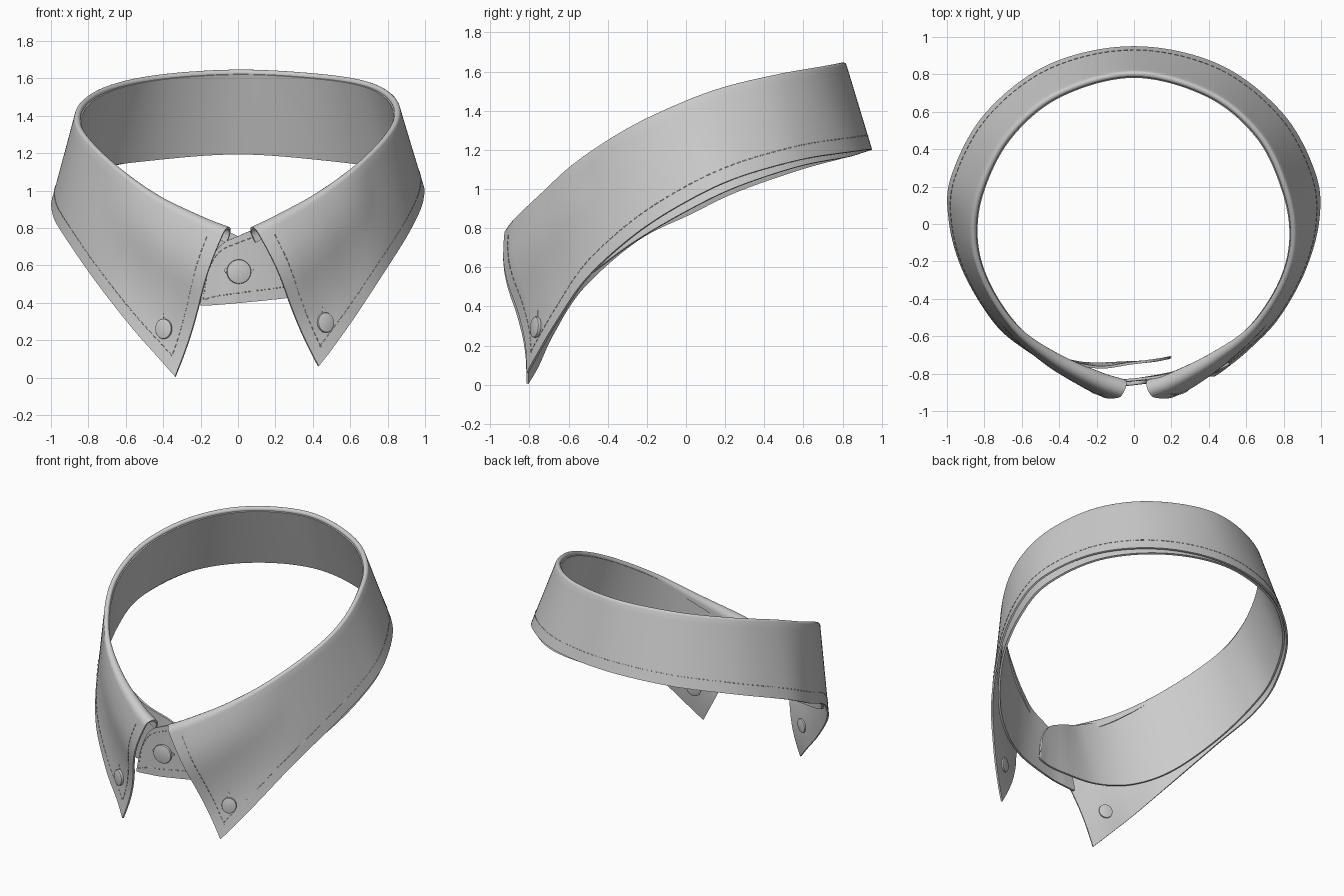
import bpy, bmesh, math
from mathutils import Vector, Matrix

if "Cube" in bpy.data.objects:
    bpy.data.objects.remove(bpy.data.objects["Cube"])

# Stations from centre back to the front: fold x,y,z then lower edge x,y,z
BACK_R = [(0, .80, 1.64, 0, .945, 1.20), (.40, .695, 1.62, .45, .85, 1.19),
          (.67, .47, 1.58, .79, .59, 1.15), (.81, .18, 1.51, .965, .27, 1.06),
          (.85, -.08, 1.41, .985, .02, .945), (.79, -.32, 1.29, .91, -.25, .775)]
BACK_L = [(-.40, .695, 1.615, -.45, .85, 1.17), (-.67, .47, 1.56, -.79, .59, 1.10),
          (-.82, .18, 1.475, -.97, .26, .985), (-.855, -.08, 1.37, -.985, .02, .87),
          (-.79, -.32, 1.26, -.91, -.25, .735)]
FRONT_R = [(.63, -.56, 1.13, .77, -.50, .55), (.42, -.72, .98, .62, -.66, .32),
           (.20, -.84, .86, .50, -.76, .15), (.075, -.885, .80, .43, -.81, .06)]
FRONT_L = [(-.63, -.56, 1.11, -.74, -.53, .49), (-.42, -.72, .965, -.56, -.68, .26),
           (-.18, -.84, .85, -.41, -.76, .09), (-.05, -.885, .80, -.335, -.81, .005)]
# Stand lower edge, then the overlapping rounded ends
STAND_LOW = [(0, .925, 1.195), (.44, .835, 1.165), (.77, .578, 1.115), (.943, .26, 1.01),
             (.955, .01, .89), (.88, -.255, .735), (.72, -.49, .565), (.53, -.65, .47)]
END_R = [(.20, -.80, .84, .30, -.77, .43), (.02, -.83, .765, .02, -.83, .40),
         (-.10, -.837, .70, -.12, -.837, .388), (-.165, -.84, .57, -.19, -.84, .385),
         (-.195, -.84, .44, -.205, -.84, .39)]
END_L = [(-.20, -.765, .84, -.30, -.74, .43), (-.02, -.745, .765, -.02, -.74, .41),
         (.10, -.73, .70, .11, -.73, .41), (.165, -.72, .60, .185, -.715, .42),
         (.185, -.715, .50, .195, -.715, .43)]


def spline(pts, u):
    """Catmull-Rom through 6-number stations, returns the two rail points."""
    n = len(pts)
    i = max(0, min(int(u), n - 2))
    t = u - i
    p1, p2 = pts[i], pts[i + 1]
    p0 = pts[i - 1] if i > 0 else [2 * a - b for a, b in zip(p1, p2)]
    p3 = pts[i + 2] if i + 2 < n else [2 * b - a for a, b in zip(p1, p2)]
    q = [.5 * (2 * b + (c - a) * t + (2 * a - 5 * b + 4 * c - d) * t * t
               + (3 * b - a - 3 * c + d) * t ** 3) for a, b, c, d in zip(p0, p1, p2, p3)]
    return Vector(q[:3]), Vector(q[3:])


def frame(pts, u):
    """Rail points, downward direction and outward normal at u."""
    a, b = spline(pts, u)
    e = .02
    a0, b0 = spline(pts, max(u - e, 0))
    a1, b1 = spline(pts, min(u + e, len(pts) - 1))
    d = (b - a).normalized()
    n = (a1 - a0 + b1 - b0).cross(d).normalized()
    if n.dot(Vector((a.x + b.x, a.y + b.y, 0))) < 0:
        n = -n
    return a, b, d, n


def frontness(a):
    return max(0, min(1, (-a.y - .5) / .38))


def leaf_point(pts, u, v):
    """Outer leaf face; the front points roll outward, then tuck in."""
    a, b, d, n = frame(pts, u)
    w = frontness(a)
    r = .011 + .035 * w ** 1.5
    bow = w * (.03 if v < .5 else .02) * math.sin(2 * math.pi * v)
    return (a + d * r + n * r).lerp(b, v) + n * bow, n, (b - a).length


def stand_point(pts, u, v):
    a, b, d, n = frame(pts, u)
    return a.lerp(b, v), n, (b - a).length


def leaf_profile(pts, u):
    a, b, d, n = frame(pts, u)
    r = .011 + .035 * frontness(a) ** 1.5
    c = a + d * r
    row = [c - n * r + d * r * .8]
    row += [c + n * r * math.cos(t) - d * r * math.sin(t)
            for t in [math.pi * (1 - k / 8) for k in range(8)]]
    return row + [leaf_point(pts, u, k / 12)[0] for k in range(13)]


def stand_profile(pts, u):
    return [stand_point(pts, u, k / 8)[0] for k in range(9)]


def finish(ob):
    bpy.ops.object.select_all(action='DESELECT')
    ob.select_set(True)
    bpy.context.view_layer.objects.active = ob
    for m in list(ob.modifiers):
        bpy.ops.object.modifier_apply(modifier=m.name)
    bpy.ops.object.shade_smooth_by_angle(angle=math.radians(40))


def new_object(name, bm):
    me = bpy.data.meshes.new(name)
    bm.to_mesh(me)
    bm.free()
    ob = bpy.data.objects.new(name, me)
    bpy.context.collection.objects.link(ob)
    return ob


def sheet(name, pts, profile, thick, steps=10):
    bm = bmesh.new()
    total = (len(pts) - 1) * steps
    rows = [[bm.verts.new(p) for p in profile(pts, i / steps)] for i in range(total + 1)]
    for r, s in zip(rows, rows[1:]):
        for k in range(len(r) - 1):
            bm.faces.new((r[k], r[k + 1], s[k + 1], s[k]))
    bmesh.ops.recalc_face_normals(bm, faces=bm.faces)
    ob = new_object(name, bm)
    m = ob.modifiers.new("thickness", 'SOLIDIFY')
    m.thickness, m.offset = thick, 0
    finish(ob)


def stitches(name, path, step=.034):
    """Dashed thread along a list of points."""
    cu = bpy.data.curves.new(name, 'CURVE')
    cu.dimensions, cu.bevel_depth, cu.bevel_resolution = '3D', .002, 0
    cu.use_fill_caps = True
    pos = 0
    for p, q in zip(path, path[1:]):
        length = (q - p).length
        while pos < length:
            s = cu.splines.new('POLY')
            s.points.add(1)
            for k, w in enumerate((pos, pos + step * .65)):
                s.points[k].co = (*p.lerp(q, w / length), 1)
            pos += step
        pos -= length
    bpy.context.collection.objects.link(bpy.data.objects.new(name, cu))


def disc(name, fn, pts, x, z, rx, ry, depth, off):
    """Round or oval disc lying on the surface at front-view position x, z."""
    best = min((fn(pts, i / 20, k / 60) for i in range((len(pts) - 1) * 20 + 1)
                for k in range(61)),
               key=lambda s: (s[0].x - x) ** 2 + (s[0].z - z) ** 2 + (9 if s[0].y > 0 else 0))
    p, n, _ = best
    bm = bmesh.new()
    bmesh.ops.create_cone(bm, cap_ends=True, segments=32, radius1=1, radius2=1, depth=1,
                          matrix=Matrix.Diagonal((rx, ry, depth, 1)))
    ob = new_object(name, bm)
    ob.matrix_world = Matrix.Translation(p + n * off) @ n.to_track_quat('Z', 'Y').to_matrix().to_4x4()
    m = ob.modifiers.new("round", 'BEVEL')
    m.width, m.segments = depth * .3, 2
    finish(ob)


# Folded collar leaf
leaf = (BACK_L + FRONT_L)[::-1] + BACK_R + FRONT_R
sheet("collar_leaf", leaf, leaf_profile, .012)

# Stand band: top hugs the inside of the fold, ends overlap at the front
def core(fold, side):
    return [(f[0] * .985, f[1] * .985, f[2] - .018, s[0] * side, s[1], s[2])
            for f, s in zip(fold, STAND_LOW)]
right = core(BACK_R + FRONT_R, 1)
left = core(BACK_R[:1] + BACK_L + FRONT_L, -1)[1:]
stand = (left + END_L)[::-1] + right + END_R
sheet("collar_stand", stand, stand_profile, .014)

# Topstitching on the leaf
def on_leaf(u, v):
    p, n, _ = leaf_point(leaf, u, v)
    return p + n * .007

def low(u):
    return 1 - .075 / leaf_point(leaf, u, 0)[2]

last = len(leaf) - 1
lo, hi = .6, last - .6
edge = [lo + (hi - lo) * i / 150 for i in range(151)]
stitches("lower_edge_stitching", [on_leaf(u, low(u)) for u in edge])
for side, u in (("left", lo), ("right", hi)):
    stitches(side + "_front_stitching", [on_leaf(u, low(u) * k / 20) for k in range(1, 21)])

# Topstitching round the outer stand end
end = len(stand) - 1
def on_stand(u, v):
    p, n, _ = stand_point(stand, u, v)
    return p + n * .008
run = [end - 4.2 + 3.2 * i / 24 for i in range(25)]
stitches("stand_stitching", [on_stand(u, .1) for u in run] +
         [on_stand(end - 1, .1 + .7 * k / 8) for k in range(1, 9)] +
         [on_stand(u, .85) for u in run[::-1]])

# Buttons, buttonholes and button backs
for side, x, z in (("left", -.385, .26), ("right", .465, .295)):
    disc(side + "_button", leaf_point, leaf, x, z, .048, .054, .02, .016)
    disc(side + "_buttonhole", leaf_point, leaf, x - .01, z + .04, .008, .05, .006, .008)
    disc(side + "_button_back", leaf_point, leaf, x, z, .045, .048, .012, -.011)
outer_end = stand[len(END_L) + 8:]
disc("stand_button", stand_point, outer_end, 0, .565, .065, .065, .022, .018)
disc("stand_buttonhole", stand_point, outer_end, 0, .57, .08, .025, .006, .009)
